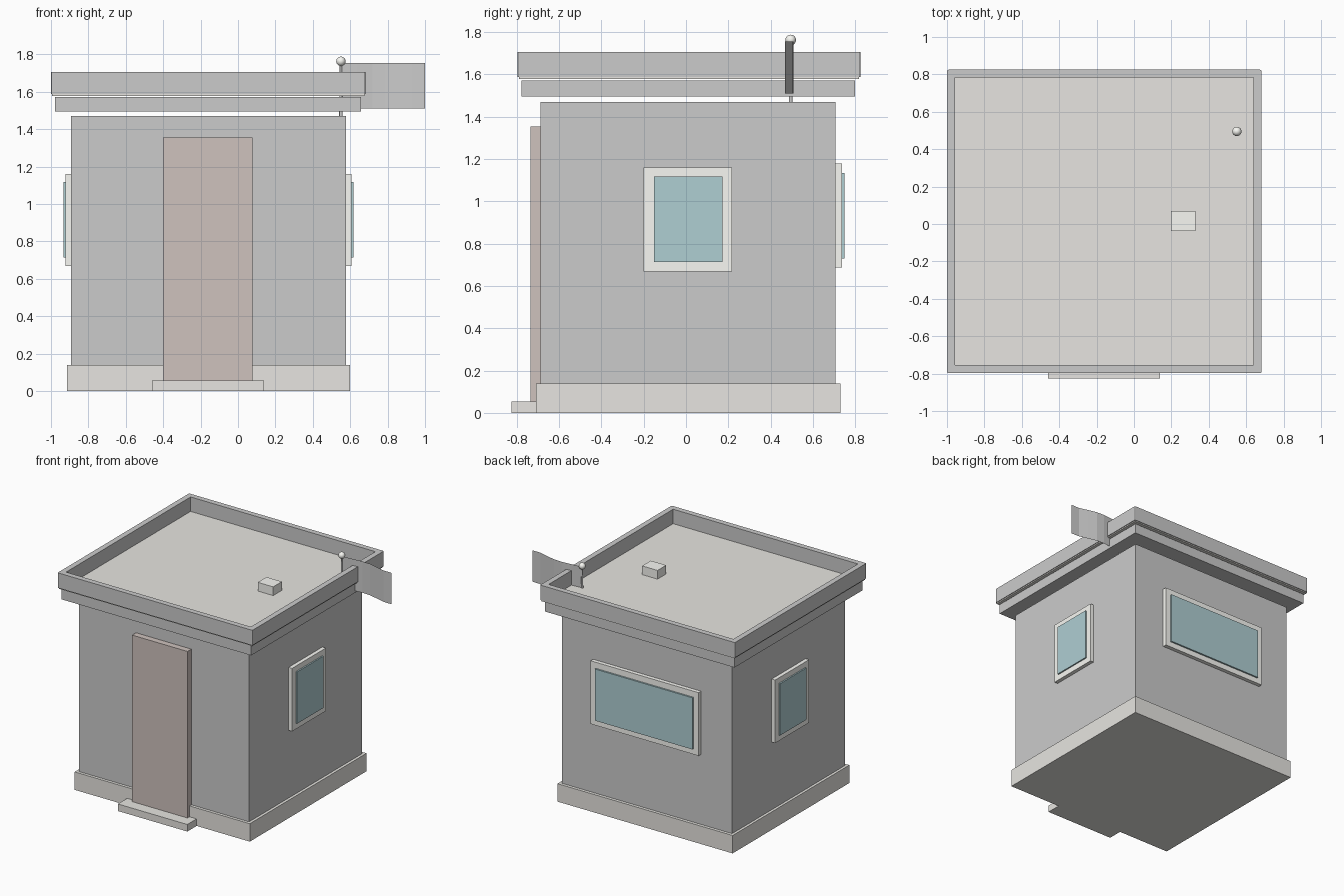
import bpy, bmesh

if "Cube" in bpy.data.objects:
    bpy.data.objects.remove(bpy.data.objects["Cube"])


def material(name, r, g, b):
    m = bpy.data.materials.new(name)
    m.diffuse_color = (r, g, b, 1)
    m.use_nodes = True
    m.node_tree.nodes["Principled BSDF"].inputs["Base Color"].default_value = m.diffuse_color
    return m


STONE = material("stone", 0.80, 0.785, 0.75)
WOOD = material("wood", 0.62, 0.54, 0.51)
TRIM = material("trim", 0.94, 0.94, 0.90)
GLASS = material("glass", 0.43, 0.62, 0.65)


def finish(name, bm, mat=None):
    bmesh.ops.recalc_face_normals(bm, faces=bm.faces)
    me = bpy.data.meshes.new(name)
    bm.to_mesh(me)
    bm.free()
    ob = bpy.data.objects.new(name, me)
    bpy.context.collection.objects.link(ob)
    if mat:
        me.materials.append(mat)
    return ob


def box(name, x, y, z, mat=None):
    """Box from (min, max) pairs on each axis."""
    bm = bmesh.new()
    bmesh.ops.create_cube(bm, size=1)
    for v in bm.verts:
        v.co = [r[0] if c < 0 else r[1] for c, r in zip(v.co, (x, y, z))]
    return finish(name, bm, mat)


def ring(name, x, y, z, wall, chamfer):
    """Rectangular wall ring with chamfered outer corners."""
    bm = bmesh.new()

    def loop(d, h):
        return [bm.verts.new(p) for p in (
            (x[0] + d, y[0] + d, h), (x[1] - d, y[0] + d, h),
            (x[1] - d, y[1] - d, h), (x[0] + d, y[1] - d, h))]

    loops = [loop(0, z[0]), loop(0, z[1]), loop(wall, z[1]), loop(wall, z[0])]
    for a, b in zip(loops, loops[1:] + loops[:1]):
        for i in range(4):
            j = (i + 1) % 4
            bm.faces.new((a[i], a[j], b[j], b[i]))
    edges = [bm.edges.get((a, b)) for a, b in zip(loops[0], loops[1])]
    bmesh.ops.bevel(bm, geom=edges, offset=chamfer, segments=2, profile=0.5, affect='EDGES')
    return finish(name, bm)


# Walls, plinth and entrance
box("plinth", (-0.914, 0.599), (-0.71, 0.73), (0, 0.14), STONE)
box("walls", (-0.893, 0.577), (-0.687, 0.706), (0.14, 1.47))
box("door", (-0.40, 0.078), (-0.735, -0.68), (0.055, 1.355), WOOD)
box("door_step", (-0.46, 0.14), (-0.825, -0.70), (0, 0.055), STONE)

# Cornice, roof slab and parapet
box("cornice", (-0.979, 0.658), (-0.777, 0.80), (1.495, 1.572))
box("roof_slab", (-0.994, 0.676), (-0.789, 0.819), (1.578, 1.592), STONE)
ring("parapet", (-1.0, 0.682), (-0.797, 0.825), (1.587, 1.705), 0.043, 0.008)
box("roof_vent", (0.197, 0.33), (-0.037, 0.07), (1.59, 1.66), TRIM)

# Side windows, mirrored about the middle of the walls
for side, s in (("right", 1), ("left", -1)):
    def span(a, b):
        return sorted((-0.158 + s * a, -0.158 + s * b))
    box(side + "_window_frame", span(0.73, 0.765), (-0.20, 0.218), (0.668, 1.16), TRIM)
    box(side + "_window_glass", span(0.75, 0.776), (-0.152, 0.173), (0.713, 1.117), GLASS)

# Wide back window
box("back_window_frame", (-0.625, 0.308), (0.70, 0.737), (0.687, 1.18), TRIM)
box("back_window_glass", (-0.58, 0.263), (0.72, 0.75), (0.73, 1.133), GLASS)

# Flag pole with ball finial
bpy.ops.mesh.primitive_cone_add(vertices=12, radius1=0.009, radius2=0.006, depth=0.28,
                                location=(0.55, 0.495, 1.61))
bpy.context.object.name = "flag_pole"
bpy.ops.object.shade_smooth_by_angle()
bpy.ops.mesh.primitive_uv_sphere_add(segments=16, ring_count=10, radius=0.025,
                                     location=(0.55, 0.495, 1.763))
bpy.context.object.name = "pole_finial"
bpy.context.object.data.materials.append(TRIM)
bpy.ops.object.shade_smooth_by_angle()

# Rippling flag sheet
path = [(0.556, 0.496), (0.64, 0.501), (0.72, 0.508), (0.785, 0.505),
        (0.86, 0.487), (0.93, 0.469), (1.0, 0.468)]
bm = bmesh.new()
cols = [[bm.verts.new((x, y, z)) for z in (1.51, 1.755)] for x, y in path]
for a, b in zip(cols, cols[1:]):
    bm.faces.new((a[0], b[0], b[1], a[1]))
finish("flag", bm)
